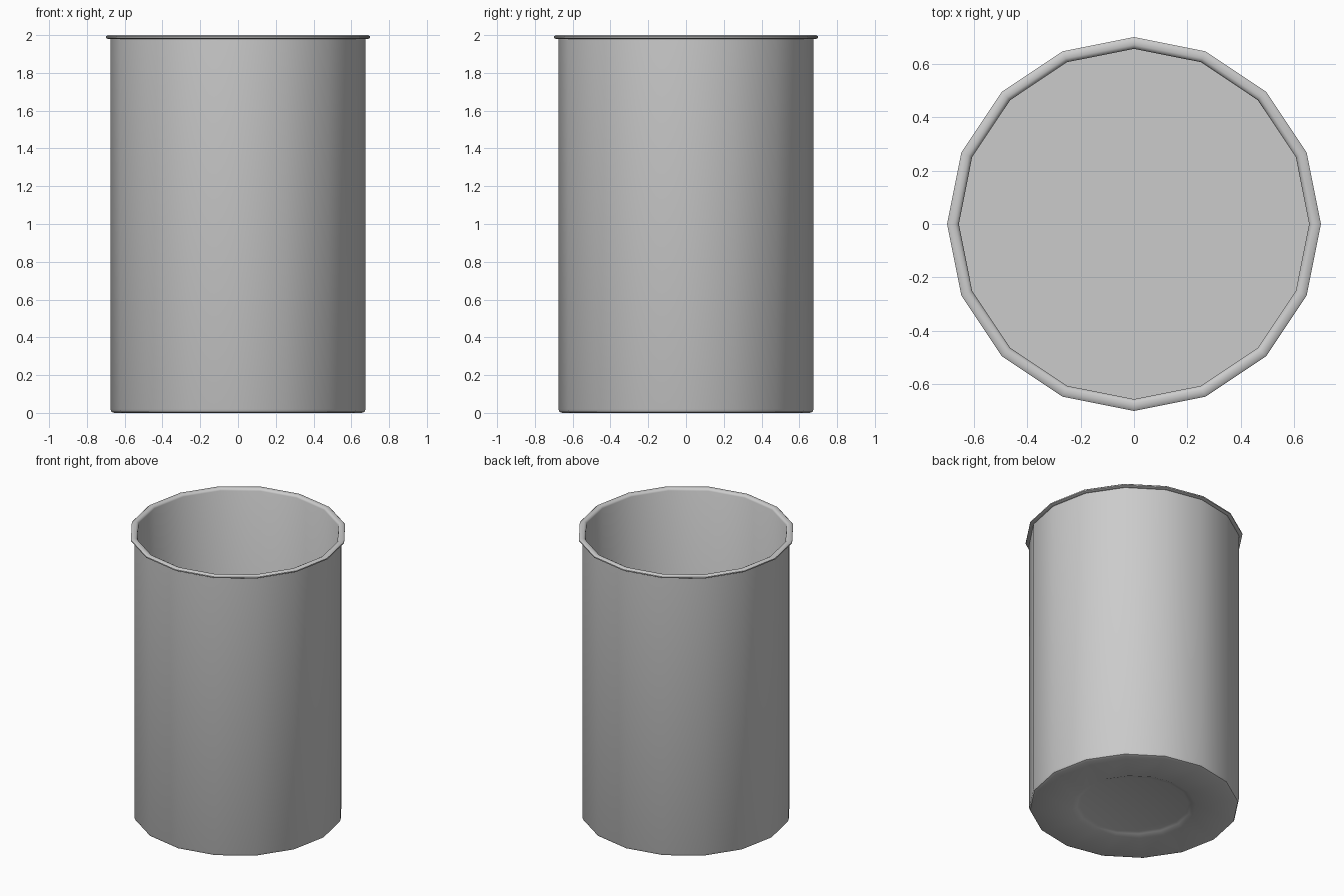
import bpy, bmesh, math

if "Cube" in bpy.data.objects:
    bpy.data.objects.remove(bpy.data.objects["Cube"])

SIDES = 16


def lathe(name, profile):
    """Revolve an (r, z) profile around z; r = 0 makes a pole."""
    bm = bmesh.new()
    rings = []
    for r, z in profile:
        if r == 0:
            rings.append([bm.verts.new((0, 0, z))] * SIDES)
        else:
            rings.append([bm.verts.new((r * math.cos(2 * math.pi * i / SIDES),
                                        r * math.sin(2 * math.pi * i / SIDES), z))
                          for i in range(SIDES)])
    for a, b in zip(rings, rings[1:]):
        for i in range(SIDES):
            j = (i + 1) % SIDES
            quad = list(dict.fromkeys((a[i], a[j], b[j], b[i])))
            bm.faces.new(quad)
    bmesh.ops.recalc_face_normals(bm, faces=bm.faces)
    mesh = bpy.data.meshes.new(name)
    bm.to_mesh(mesh)
    bm.free()
    obj = bpy.data.objects.new(name, mesh)
    bpy.context.collection.objects.link(obj)
    bpy.context.view_layer.objects.active = obj
    obj.select_set(True)
    bpy.ops.object.shade_smooth_by_angle(angle=math.radians(40))
    obj.select_set(False)
    return obj


# Thin-walled bin: recessed underside, rounded foot, rolled lip, inner wall and floor
lathe("bin", [
    (0, 0.018), (0.35, 0.018), (0.37, 0.012), (0.40, 0.0), (0.655, 0.0),
    (0.67, 0.006), (0.676, 0.02),
    (0.676, 1.98), (0.69, 1.98), (0.699, 1.985), (0.699, 1.993), (0.69, 2.0),
    (0.67, 2.0), (0.66, 1.995), (0.655, 1.985),
    (0.655, 0.022), (0, 0.022),
])
